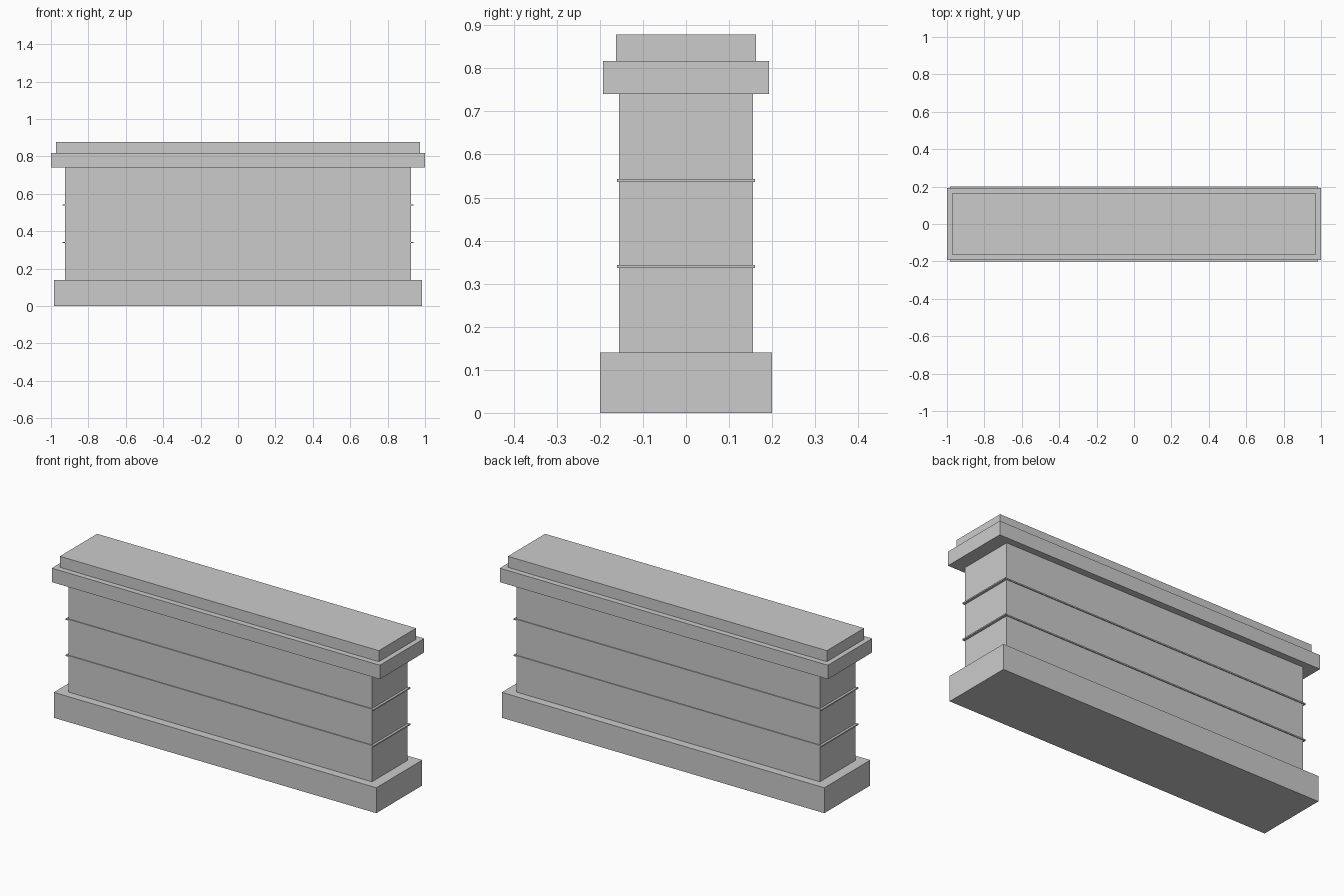
import bpy

if "Cube" in bpy.data.objects:
    bpy.data.objects.remove(bpy.data.objects["Cube"])


def slab(name, half_x, half_y, z0, z1):
    """Axis-aligned block centred on x = y = 0, spanning z0 to z1."""
    bpy.ops.mesh.primitive_cube_add(size=2, location=(0, 0, (z0 + z1) / 2))
    ob = bpy.context.object
    ob.name = name
    ob.scale = (half_x, half_y, (z1 - z0) / 2)
    bpy.ops.object.transform_apply(location=False, rotation=False, scale=True)
    return ob


# Plinth and wall body
slab("base_plinth", 0.983, 0.2, 0.0, 0.14)
slab("wall_body", 0.925, 0.155, 0.14, 0.74)

# Thin raised bands around the body
for i, z in enumerate((0.34, 0.54)):
    slab(f"band_{i + 1}", 0.938, 0.16, z - 0.0035, z + 0.0035)

# Overhanging cornice and top slab
slab("cornice", 1.0, 0.193, 0.74, 0.817)
slab("top_slab", 0.972, 0.162, 0.817, 0.878)
